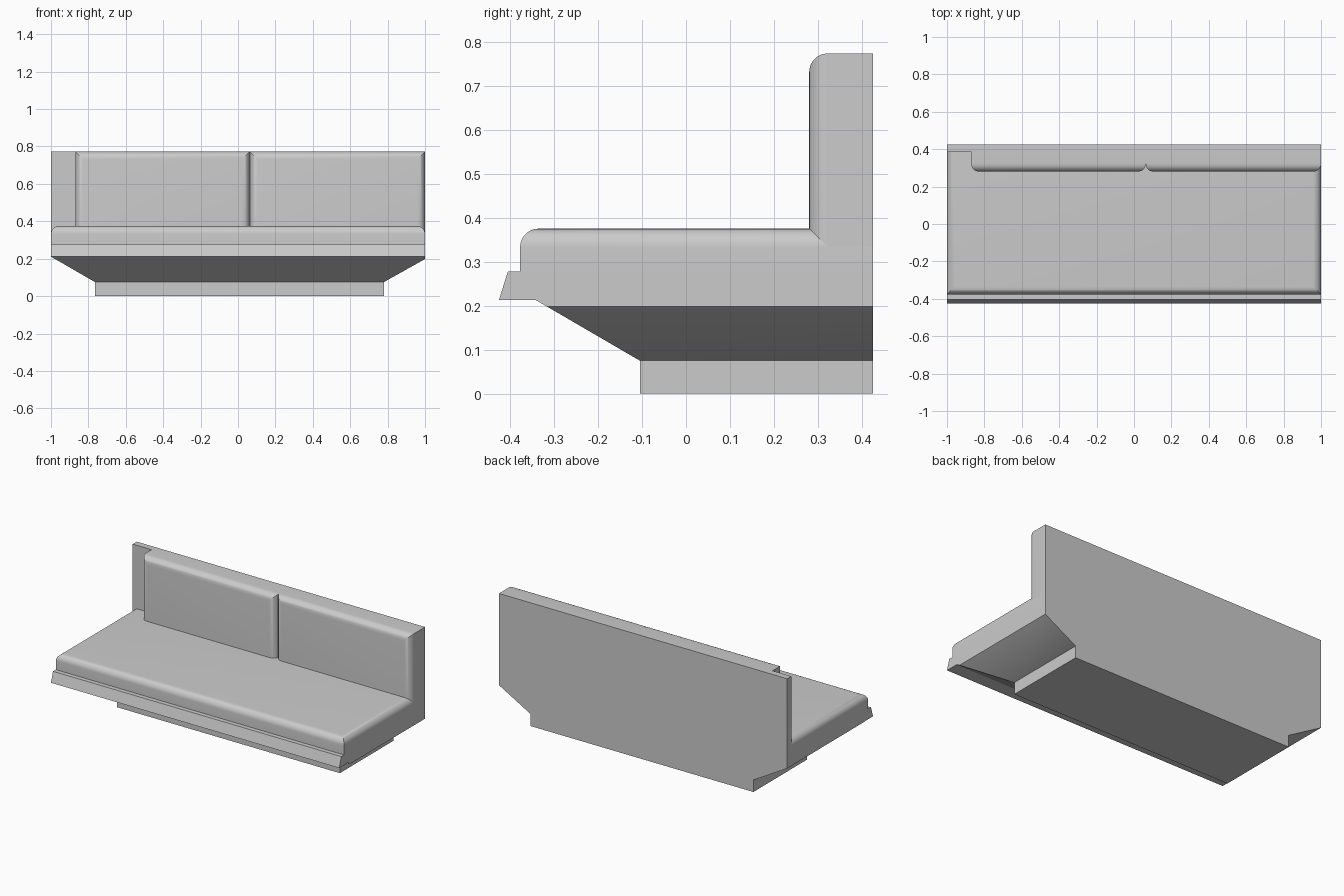
import bpy, bmesh, math

if "Cube" in bpy.data.objects:
    bpy.data.objects.remove(bpy.data.objects["Cube"])

R = 0.042  # cushion edge radius


def finish(name, bm):
    bmesh.ops.recalc_face_normals(bm, faces=bm.faces[:])
    mesh = bpy.data.meshes.new(name)
    bm.to_mesh(mesh)
    bm.free()
    ob = bpy.data.objects.new(name, mesh)
    bpy.context.collection.objects.link(ob)
    bpy.ops.object.select_all(action='DESELECT')
    ob.select_set(True)
    bpy.context.view_layer.objects.active = ob
    bpy.ops.object.shade_smooth_by_angle(angle=math.radians(30))
    return ob


def box(name, x, y, z, rounded=None):
    """Box from min/max pairs; edges whose midpoint passes the test are rounded."""
    bm = bmesh.new()
    bmesh.ops.create_cube(bm, size=2)
    if rounded:
        edges = [e for e in bm.edges
                 if rounded(*((e.verts[0].co + e.verts[1].co) / 2))]
    for v in bm.verts:
        v.co = [(lo + hi) / 2 + c * (hi - lo) / 2
                for c, (lo, hi) in zip(v.co, (x, y, z))]
    if rounded:
        bmesh.ops.bevel(bm, geom=edges, offset=R, offset_type='OFFSET',
                        segments=8, profile=0.5, affect='EDGES')
    return finish(name, bm)


# Plinth
box("plinth", (-0.765, 0.78), (-0.105, 0.425), (0, 0.075))

# Seat frame: side profile with front lip, swept across, ends cut to a slope
profile = [(-0.105, 0.075), (0.425, 0.075), (0.425, 0.277),
           (-0.405, 0.277), (-0.425, 0.213), (-0.342, 0.213)]
bm = bmesh.new()
face = bm.faces.new([bm.verts.new((-1, y, z)) for y, z in profile])
ext = bmesh.ops.extrude_face_region(bm, geom=[face])["geom"]
bmesh.ops.translate(bm, vec=(2, 0, 0),
                    verts=[g for g in ext if isinstance(g, bmesh.types.BMVert)])
bmesh.ops.recalc_face_normals(bm, faces=bm.faces[:])
for px, side, rise in ((-0.765, -1, 0.136), (0.78, 1, 0.123)):
    run = 1 - abs(px)
    cut = bmesh.ops.bisect_plane(
        bm, geom=bm.verts[:] + bm.edges[:] + bm.faces[:], dist=1e-6,
        plane_co=(px, 0, 0.075), plane_no=(side * rise, 0, -run), clear_outer=True)
    bmesh.ops.holes_fill(bm, edges=[e for e in bm.edges if e.is_boundary], sides=0)
finish("seat_frame", bm)

# Seat cushion: top edge rounded at the front and both ends
box("seat_cushion", (-1, 1), (-0.377, 0.425), (0.277, 0.375),
    lambda x, y, z: z > 0.5 and y < 0.5)

# Back cushions: front edge rounded along the top and both sides
for name, x0, x1 in (("back_cushion_left", -0.87, 0.063),
                     ("back_cushion_right", 0.063, 1)):
    box(name, (x0, x1), (0.28, 0.425), (0.333, 0.773),
        lambda x, y, z: y < -0.5 and z > -0.5)

# Thin back panel left of the cushions
box("back_panel", (-1, -0.87), (0.385, 0.425), (0.333, 0.773))
